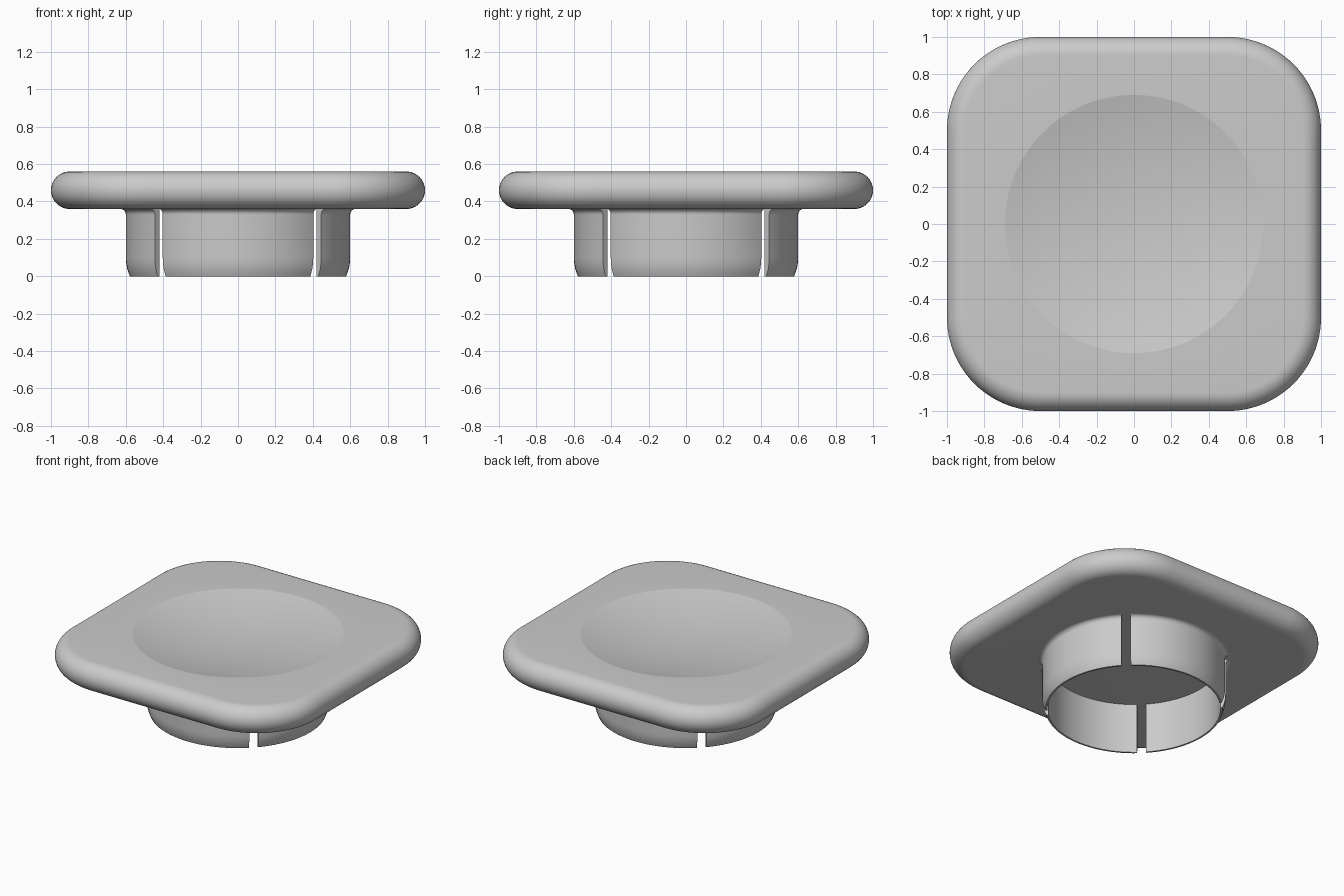
import bpy, bmesh
from math import sin, cos, pi, asin, atan2, hypot, sqrt, radians

if "Cube" in bpy.data.objects:
    bpy.data.objects.remove(bpy.data.objects["Cube"], do_unlink=True)

grey = bpy.data.materials.new("light grey")
grey.use_nodes = True
grey.diffuse_color = (0.6, 0.6, 0.6, 1)
grey.node_tree.nodes["Principled BSDF"].inputs["Base Color"].default_value = (0.6, 0.6, 0.6, 1)


def bridge(bm, a, b):
    """Quads between two closed loops of equal length."""
    n = len(a)
    for i in range(n):
        j = (i + 1) % n
        bm.faces.new((a[i], a[j], b[j], b[i]))


def finish(bm, name):
    bmesh.ops.recalc_face_normals(bm, faces=bm.faces)
    mesh = bpy.data.meshes.new(name)
    bm.to_mesh(mesh)
    bm.free()
    mesh.materials.append(grey)
    obj = bpy.data.objects.new(name, mesh)
    bpy.context.collection.objects.link(obj)
    bpy.ops.object.select_all(action="DESELECT")
    obj.select_set(True)
    bpy.context.view_layer.objects.active = obj
    bpy.ops.object.shade_smooth_by_angle(angle=radians(9))


def rounded_square(inset, corner=0.5, arc=24, side=20):
    """Outline with rounded corners, pulled in by the inset."""
    flat, r = 1 - corner, corner - inset
    pts = []
    for k in range(4):
        c, s = (1, 0, -1, 0)[k], (0, 1, 0, -1)[k]
        quarter = [(1 - inset, -flat + 2 * flat * i / side) for i in range(side)]
        quarter += [(flat + r * cos(pi / 2 * i / arc), flat + r * sin(pi / 2 * i / arc))
                    for i in range(arc)]
        pts += [(x * c - y * s, x * s + y * c) for x, y in quarter]
    return pts


# Plate: full-round rim, flat faces and a shallow round dish on top
BOTTOM, TOP, EDGE = 0.36, 0.56, 0.1
DISH_R, DISH_DEPTH = 0.69, 0.08
bm = bmesh.new()
loops = []
STEPS = 24
for k in range(STEPS + 1):
    t = -pi / 2 + pi * k / STEPS
    z = BOTTOM + EDGE + EDGE * sin(t)
    loops.append([bm.verts.new((x, y, z)) for x, y in rounded_square(EDGE * (1 - cos(t)))])
ball = (DISH_R ** 2 + DISH_DEPTH ** 2) / (2 * DISH_DEPTH)
RINGS = 14
for k in range(RINGS):
    r = DISH_R * (1 - k / RINGS)
    z = TOP - DISH_DEPTH + ball - sqrt(ball ** 2 - r ** 2)
    loops.append([bm.verts.new((x * r / hypot(x, y), y * r / hypot(x, y), z))
                  for x, y in rounded_square(EDGE)])
for a, b in zip(loops, loops[1:]):
    bridge(bm, a, b)
bm.faces.new(loops[0])
centre = bm.verts.new((0, 0, TOP - DISH_DEPTH))
last = loops[-1]
for i in range(len(last)):
    bm.faces.new((last[i], last[(i + 1) % len(last)], centre))
finish(bm, "plate")

# Collar: four wall segments parted by diagonal slots
INNER, OUTER, FILLET, HALF_SLOT = 0.565, 0.6, 0.03, 0.03
profile = [(INNER, BOTTOM), (INNER, 0)]
lead, lead_r = radians(25), 0.237
for k in range(6):
    a = lead * (1 - k / 5)
    profile.append((OUTER - lead_r * (1 - cos(a)), 0.1 - lead_r * sin(a)))
profile[2] = (profile[2][0], 0)
for k in range(13):
    a = pi / 2 * k / 12
    profile.append((OUTER + FILLET * (1 - cos(a)), BOTTOM - FILLET + FILLET * sin(a)))

SPAN = 28
for index, name in enumerate(("left", "back", "right", "front")):
    bm = bmesh.new()
    loops = []
    for i in range(SPAN + 1):
        loop = []
        for r, z in profile:
            half = pi / 4 - asin(HALF_SLOT / r)
            a = index * pi / 2 + half * (2 * i / SPAN - 1)
            loop.append(bm.verts.new((r * cos(a), r * sin(a), z)))
        loops.append(loop)
    for a, b in zip(loops, loops[1:]):
        bridge(bm, a, b)
    bm.faces.new(loops[0])
    bm.faces.new(loops[-1])
    finish(bm, name + "_collar_segment")
